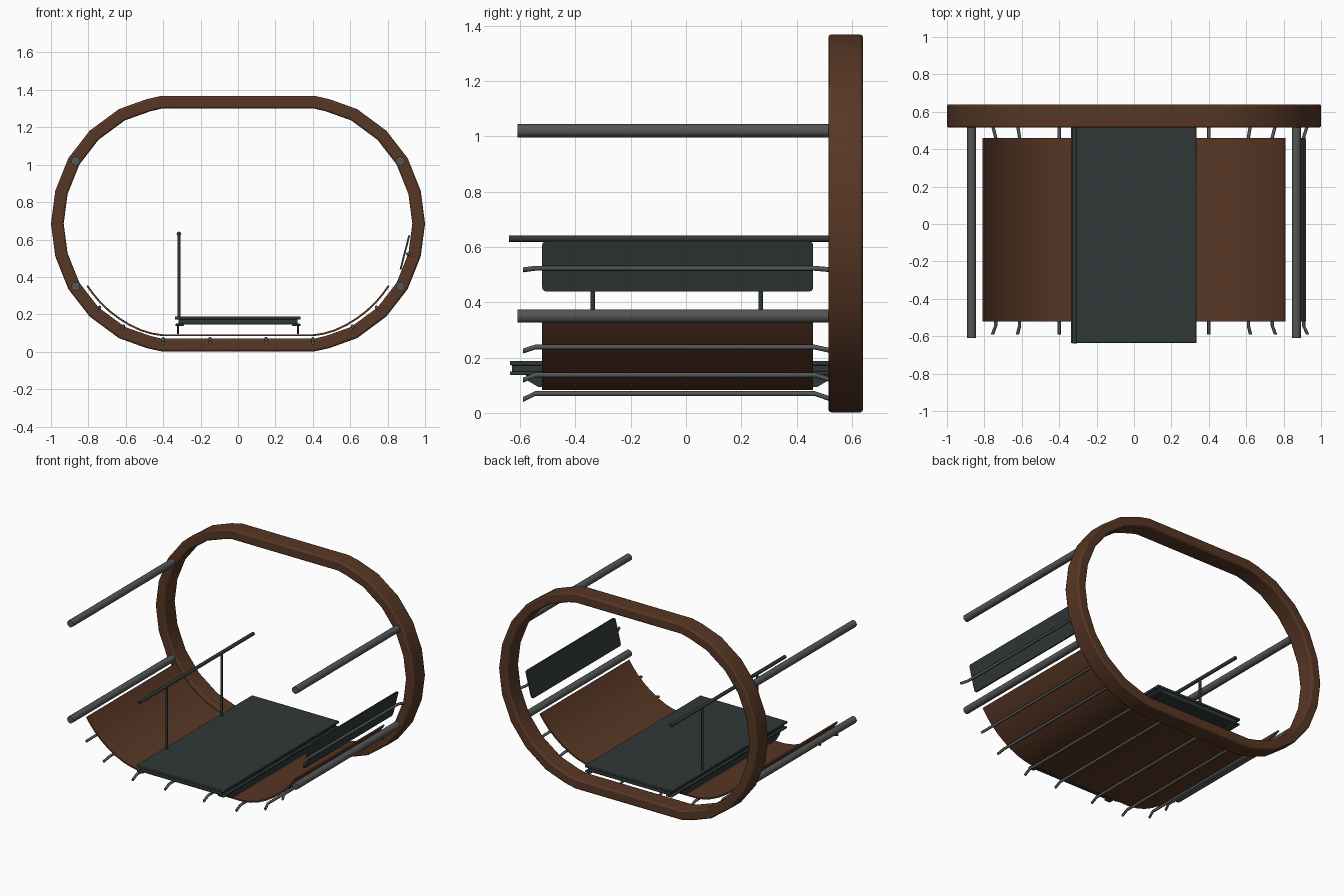
import bpy, bmesh, math
from mathutils import Vector

if "Cube" in bpy.data.objects:
    bpy.data.objects.remove(bpy.data.objects["Cube"])


def material(name, rgb):
    m = bpy.data.materials.new(name)
    m.diffuse_color = (*rgb, 1)
    m.use_nodes = True
    m.node_tree.nodes["Principled BSDF"].inputs["Base Color"].default_value = m.diffuse_color
    return m


BROWN = material("rust brown", (0.095, 0.038, 0.018))
DARK = material("dark slate", (0.030, 0.039, 0.039))
GREY = material("steel grey", (0.088, 0.094, 0.094))


def finish(name, bm, mat, bevel=0, angle=30):
    bmesh.ops.recalc_face_normals(bm, faces=bm.faces)
    me = bpy.data.meshes.new(name)
    bm.to_mesh(me)
    bm.free()
    ob = bpy.data.objects.new(name, me)
    bpy.context.collection.objects.link(ob)
    me.materials.append(mat)
    if bevel:
        b = ob.modifiers.new("Bevel", "BEVEL")
        b.width, b.segments, b.limit_method = bevel, 2, "ANGLE"
        b.angle_limit = math.radians(40)
    bpy.ops.object.select_all(action="DESELECT")
    ob.select_set(True)
    bpy.context.view_layer.objects.active = ob
    bpy.ops.object.shade_smooth_by_angle(angle=math.radians(angle))
    return ob


def offset(path, d, closed=False):
    """Shift a list of 2D points sideways by d."""
    out, n = [], len(path)
    for i, p in enumerate(path):
        a = path[(i - 1) % n] if closed or i > 0 else p
        b = path[(i + 1) % n] if closed or i < n - 1 else p
        t = (Vector(b) - Vector(a)).normalized()
        out.append((p[0] - t.y * d, p[1] + t.x * d))
    return out


def strip(name, path, thick, y0, y1, mat, closed=False, bevel=0):
    """Thick ribbon following an x-z path, extruded along y."""
    other = offset(path, thick, closed)
    bm = bmesh.new()
    rows = [[bm.verts.new((x, y, z)) for x, z in pts]
            for pts, y in ((path, y0), (path, y1), (other, y1), (other, y0))]
    n = len(path)
    for i in range(n if closed else n - 1):
        j = (i + 1) % n
        for k in range(4):
            a, b = rows[k], rows[(k + 1) % 4]
            bm.faces.new((a[i], a[j], b[j], b[i]))
    if not closed:
        for i in (0, n - 1):
            bm.faces.new([r[i] for r in rows])
    return finish(name, bm, mat, bevel, 40)


def box(name, x, y, z, mat, bevel=0.004):
    bm = bmesh.new()
    bmesh.ops.create_cube(bm, size=1)
    for v in bm.verts:
        v.co = [r[0] + (c + 0.5) * (r[1] - r[0]) for c, r in zip(v.co, (x, y, z))]
    return finish(name, bm, mat, bevel)


def tube(name, pts, r, mat, sides=12):
    """Round bar through points."""
    bm = bmesh.new()
    rings = []
    along = (Vector(pts[-1]) - Vector(pts[0])).normalized()
    u = along.orthogonal().normalized()
    w = along.cross(u)
    for p in pts:
        rings.append([bm.verts.new(Vector(p) + r * (math.cos(t) * u + math.sin(t) * w))
                      for t in (2 * math.pi * k / sides for k in range(sides))])
    for a, b in zip(rings, rings[1:]):
        for k in range(sides):
            m = (k + 1) % sides
            bm.faces.new((a[k], a[m], b[m], b[k]))
    bm.faces.new(rings[0])
    bm.faces.new(rings[-1])
    return finish(name, bm, mat, 0, 40)


# Oval hoop at the back
quarter = [(1, 0), (0.977, 0.175), (0.907, 0.35), (0.793, 0.497),
           (0.637, 0.612), (0.49, 0.665), (0.41, 0.683)]
half = quarter + [(-x, z) for x, z in reversed(quarter)]
loop = half + [(-x, -z) for x, z in half[1:-1]]
strip("hoop", [(x, z + 0.685) for x, z in loop], 0.068, 0.515, 0.64,
      BROWN, closed=True, bevel=0.01)

# Curved floor shell
side = [(0.4, 0.083), (0.46, 0.092), (0.52, 0.110), (0.58, 0.138), (0.64, 0.175),
        (0.69, 0.213), (0.74, 0.260), (0.78, 0.308), (0.81, 0.35)]
strip("floor_shell", [(-x, z) for x, z in reversed(side)] + side, 0.010,
      -0.52, 0.46, BROWN)

# Four heavy corner pipes
for sx, sname in ((-1, "left"), (1, "right")):
    for z, zname in ((1.02, "upper"), (0.35, "lower")):
        tube(f"{sname}_{zname}_pipe", [(sx * 0.868, -0.61, z), (sx * 0.868, 0.56, z)],
             0.024, GREY, 16)


# Thin support rods with ends bent outwards
def rod(name, x, z, nx, nz):
    d = 0.022
    tube(name, [(x + nx * d, -0.59, z + nz * d), (x, -0.545, z),
                (x, 0.465, z), (x + nx * d, 0.53, z + nz * d)], 0.009, GREY, 10)


for s, sname in ((-1, "left"), (1, "right")):
    for i, (x, z, nx, nz) in enumerate(((0.15, 0.07, 0, -1), (0.4, 0.07, 0, -1),
                                        (0.612, 0.137, 0.5, -0.86),
                                        (0.74, 0.238, 0.75, -0.66))):
        rod(f"{sname}_rod_{i + 1}", s * x, z, s * nx, nz)
rod("backrest_rod", 0.907, 0.523, 0.96, -0.27)

# Tilted backrest on the right side
bm = bmesh.new()
bmesh.ops.create_cube(bm, size=1)
for v in bm.verts:
    v.co = (0.892 + 0.046 * v.co.z + 0.010 * v.co.x, -0.03 + 0.98 * v.co.y,
            0.53 + 0.182 * v.co.z)
corners = [e for e in bm.edges if abs(e.verts[0].co.x - e.verts[1].co.x) < 0.0101
           and abs(e.verts[0].co.z - e.verts[1].co.z) < 1e-4
           and abs(e.verts[0].co.y - e.verts[1].co.y) < 1e-4]
bmesh.ops.bevel(bm, geom=corners, offset=0.015, segments=3, affect="EDGES", profile=0.5)
finish("backrest", bm, DARK)

# Platform with flanged edges
box("platform_top", (-0.338, 0.335), (-0.637, 0.638), (0.172, 0.188), DARK)
box("platform_core", (-0.318, 0.318), (-0.63, 0.63), (0.145, 0.175), DARK)
for s, sname in ((-1, "left"), (1, "right")):
    box(f"{sname}_flange", sorted((s * 0.335, s * 0.29)), (-0.637, 0.638),
        (0.137, 0.150), DARK)
    # Skirt plate holding the platform above the shell
    bm = bmesh.new()
    prof = ((-0.58, 0.14), (-0.57, 0.115), (-0.535, 0.094),
            (0.475, 0.094), (0.51, 0.115), (0.52, 0.14))
    f = bm.faces.new([bm.verts.new((s * 0.32 - 0.005, y, z)) for y, z in prof])
    ext = bmesh.ops.extrude_face_region(bm, geom=[f])
    bmesh.ops.translate(bm, vec=(0.01, 0, 0),
                        verts=[g for g in ext["geom"] if isinstance(g, bmesh.types.BMVert)])
    finish(f"{sname}_skirt", bm, DARK)

# Handrail on two posts
tube("handrail", [(-0.316, -0.64, 0.63), (-0.316, 0.62, 0.63)], 0.012, DARK)
for i, y in enumerate((-0.337, 0.27)):
    tube(f"handrail_post_{i + 1}", [(-0.316, y, 0.18), (-0.316, y, 0.635)], 0.008, DARK)
